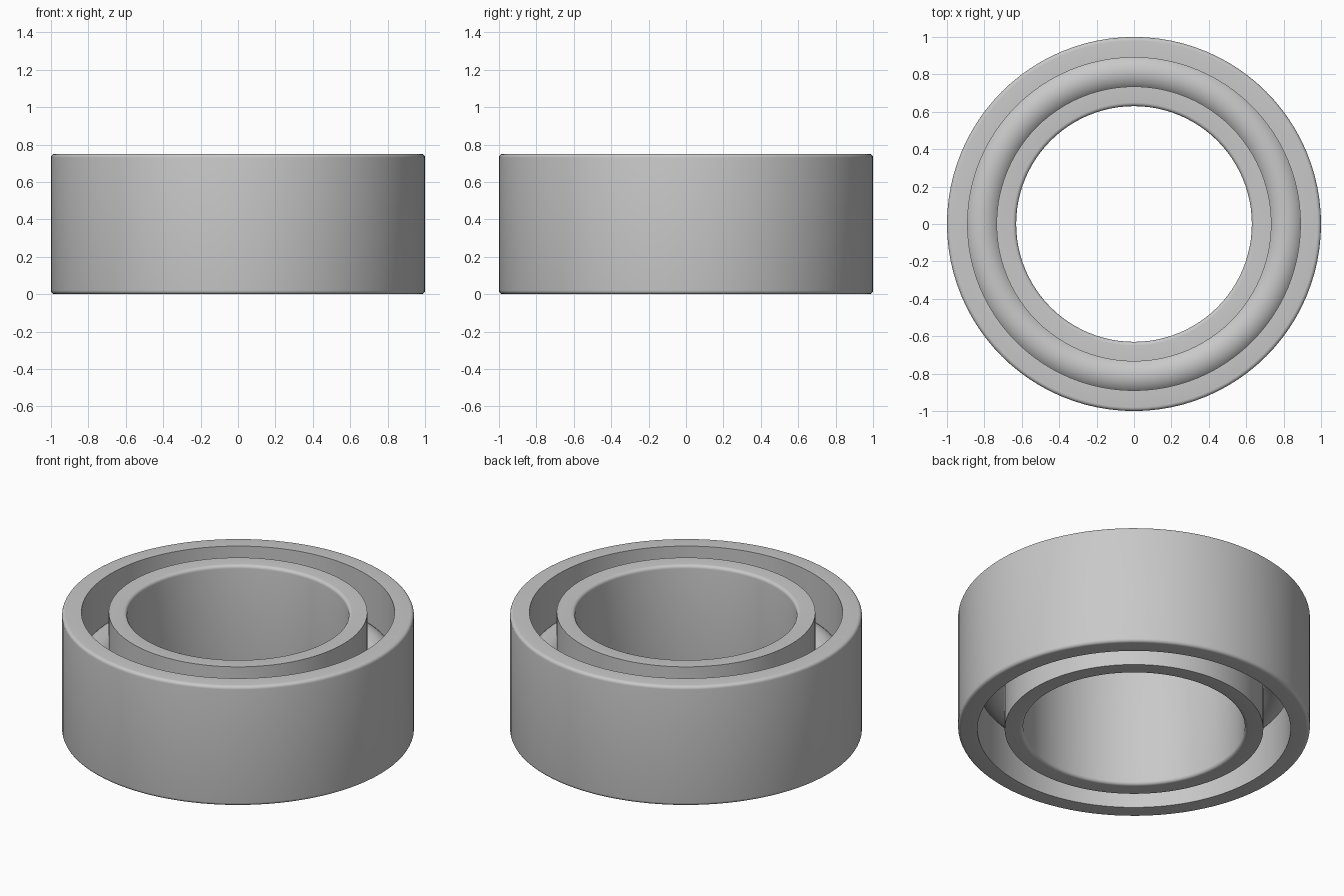
import bpy
import bmesh
from math import cos, sin, pi, tau, radians
from mathutils import Vector

cube = bpy.data.objects.get("Cube")
if cube:
    bpy.data.objects.remove(cube, do_unlink=True)

SEGMENTS = 96
HEIGHT = 0.75
BORE, INNER_EDGE, OUTER_EDGE, RIM = 0.63, 0.735, 0.89, 1.0
FILLET = 0.02
BALL_TRACK = 0.11

# Plain steel grey
steel = bpy.data.materials.new("steel_grey")
steel.use_nodes = True
grey = (0.58, 0.58, 0.58, 1)
steel.diffuse_color = grey
steel.node_tree.nodes["Principled BSDF"].inputs["Base Color"].default_value = grey


def arc(x, z, radius, start, end, steps):
    """Points of an arc in the radius/height plane."""
    angles = [start + (end - start) * i / steps for i in range(steps + 1)]
    return [(x + radius * cos(a), z + radius * sin(a)) for a in angles]


def lathe(name, profile):
    """Spin a closed profile around the z axis."""
    bm = bmesh.new()
    verts = [bm.verts.new((x, 0, z)) for x, z in profile]
    edges = [bm.edges.new((v, verts[i - 1])) for i, v in enumerate(verts)]
    bmesh.ops.spin(bm, geom=verts + edges, cent=Vector(), axis=(0, 0, 1),
                   angle=tau, steps=SEGMENTS, use_merge=True)
    bmesh.ops.remove_doubles(bm, verts=bm.verts, dist=0.0001)
    bmesh.ops.recalc_face_normals(bm, faces=bm.faces)
    mesh = bpy.data.meshes.new(name)
    bm.to_mesh(mesh)
    bm.free()
    mesh.materials.append(steel)
    mesh.shade_smooth()
    mesh.set_sharp_from_angle(angle=radians(35))
    obj = bpy.data.objects.new(name, mesh)
    bpy.context.collection.objects.link(obj)
    return obj


def race(name, plain, rounded):
    """Ring with square edges on one wall and filleted edges on the other."""
    side = 1 if rounded > plain else -1
    lower = arc(0, FILLET, FILLET, -pi / 2, 0, 5)
    upper = arc(0, HEIGHT - FILLET, FILLET, 0, pi / 2, 5)
    wall = [(rounded + side * (x - FILLET), z) for x, z in lower + upper]
    return lathe(name, [(plain, 0)] + wall + [(plain, HEIGHT)])


# Outer and inner races
race("outer_race", OUTER_EDGE, RIM)
race("inner_race", INNER_EDGE, BORE)

# Round rolling track, seated in both races
middle = (INNER_EDGE + OUTER_EDGE) / 2
lathe("rolling_track", arc(middle, HEIGHT / 2, BALL_TRACK, 0, tau, 40)[:-1])
